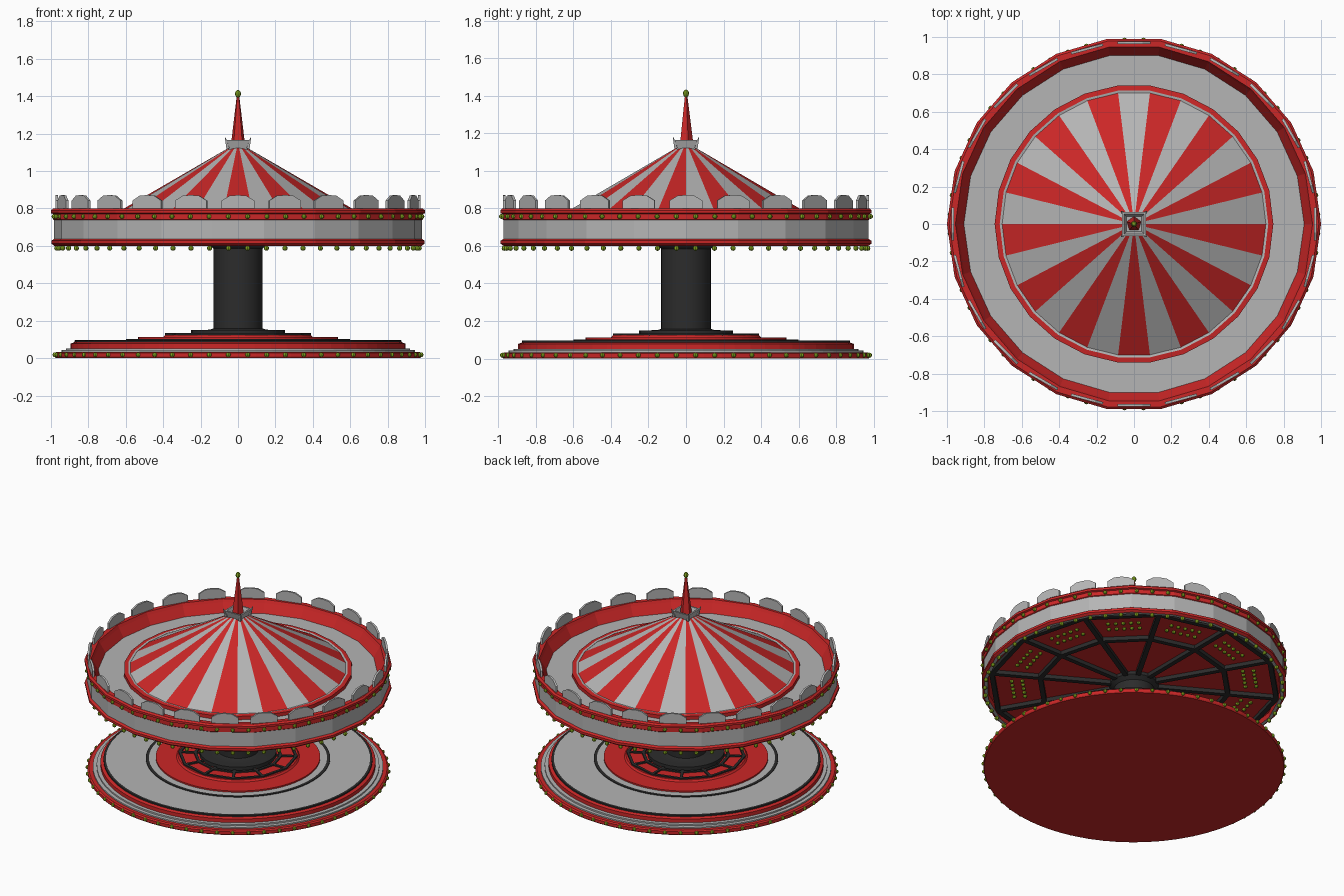
import bpy, bmesh, math
from mathutils import Matrix, Vector

cube = bpy.data.objects.get("Cube")
if cube:
    bpy.data.objects.remove(cube)


def material(name, rgb):
    m = bpy.data.materials.new(name)
    m.use_nodes = True
    m.diffuse_color = (*rgb, 1)
    m.node_tree.nodes["Principled BSDF"].inputs["Base Color"].default_value = (*rgb, 1)
    return m


RED, GREY, BLACK, GREEN = range(4)
MATS = [material("red paint", (0.6, 0.02, 0.02)),
        material("pale grey", (0.46, 0.46, 0.46)),
        material("black metal", (0.025, 0.025, 0.025)),
        material("green bulb", (0.25, 0.42, 0.015))]


def finish(name, bm, smooth=False):
    mesh = bpy.data.meshes.new(name)
    bm.to_mesh(mesh)
    bm.free()
    for m in MATS:
        mesh.materials.append(m)
    ob = bpy.data.objects.new(name, mesh)
    bpy.context.collection.objects.link(ob)
    if smooth:
        bpy.ops.object.select_all(action='DESELECT')
        ob.select_set(True)
        bpy.context.view_layer.objects.active = ob
        bpy.ops.object.shade_smooth_by_angle(angle=math.radians(30))
    return ob


def polar(r, a, z):
    return Vector((r * math.cos(a), r * math.sin(a), z))


def lathe(name, profile, sides, phase=0.0, smooth=False, rule=None):
    """Profile rows are (radius, height, colour of the band that follows)."""
    bm = bmesh.new()
    rings = []
    for r, z, _ in profile:
        if r == 0:
            rings.append([bm.verts.new((0, 0, z))] * sides)
        else:
            rings.append([bm.verts.new(polar(r, phase + math.tau * i / sides, z))
                          for i in range(sides)])
    for k in range(len(profile) - 1):
        for i in range(sides):
            j = (i + 1) % sides
            quad = [rings[k][i], rings[k][j], rings[k + 1][j], rings[k + 1][i]]
            f = bm.faces.new(list(dict.fromkeys(quad)))
            f.material_index = rule(i) if rule else profile[k][2]
    bmesh.ops.recalc_face_normals(bm, faces=bm.faces)
    return finish(name, bm, smooth)


def add_box(bm, size, matrix, colour):
    made = bmesh.ops.create_cube(bm, size=1, matrix=matrix @ Matrix.Diagonal((*size, 1)))
    for f in {f for v in made["verts"] for f in v.link_faces}:
        f.material_index = colour


def bulbs(name, places, radius, stretch=1.0):
    bm = bmesh.new()
    for p in places:
        bmesh.ops.create_uvsphere(bm, u_segments=8, v_segments=6, radius=radius,
                                  matrix=Matrix.Translation(p) @ Matrix.Diagonal((1, 1, stretch, 1)))
    for f in bm.faces:
        f.material_index = GREEN
    return finish(name, bm, True)


def bulb_ring(name, r, z, count=60, radius=0.013):
    bulbs(name, [polar(r, math.tau * (i + 0.5) / count, z) for i in range(count)], radius)


def spoke_frame(name, inner, outer, rings, z, width, height, count=12):
    """Radial bars joined by straight bars at the given radii."""
    bm = bmesh.new()
    step = math.tau / count
    for i in range(count):
        turn = Matrix.Rotation(i * step, 4, 'Z')
        add_box(bm, (outer - inner, width, height),
                turn @ Matrix.Translation(((inner + outer) / 2, 0, z)), BLACK)
        turn = Matrix.Rotation((i + 0.5) * step, 4, 'Z')
        for r in rings:
            add_box(bm, (width, 2 * r * math.sin(step / 2) + width / 2, height),
                    turn @ Matrix.Translation((r * math.cos(step / 2), 0, z)), BLACK)
    return finish(name, bm)


# Stepped round platform
lathe("platform", [
    (0, 0, RED), (0.975, 0, RED), (0.98, 0.008, RED), (0.98, 0.026, RED), (0.97, 0.033, RED),
    (0.945, 0.033, GREY), (0.945, 0.042, GREY), (0.92, 0.042, GREY), (0.92, 0.052, GREY),
    (0.895, 0.052, RED), (0.895, 0.078, RED), (0.875, 0.085, BLACK), (0.875, 0.095, BLACK),
    (0.86, 0.097, GREY), (0.60, 0.097, BLACK), (0.60, 0.102, BLACK), (0.58, 0.102, GREY),
    (0.535, 0.102, RED), (0.535, 0.112, RED), (0.40, 0.112, RED), (0.39, 0.124, RED),
    (0, 0.124, RED)], 64)
bulb_ring("platform_bulbs", 0.98, 0.018)
spoke_frame("platform_spokes", 0.22, 0.385, [0.38, 0.28], 0.127, 0.018, 0.012)

# Central column with foot
lathe("column", [
    (0.25, 0.12, BLACK), (0.25, 0.15, BLACK), (0.20, 0.15, BLACK), (0.15, 0.152, BLACK),
    (0.132, 0.158, BLACK), (0.132, 0.585, BLACK), (0.16, 0.61, BLACK), (0.16, 0.64, BLACK)],
    32, smooth=True)

# Canopy drum: ceiling, fascia with red mouldings, sloped parapet and roof deck
lathe("canopy_drum", [
    (0, 0.632, RED), (0.955, 0.632, RED), (0.96, 0.60, GREY), (0.982, 0.60, RED),
    (0.998, 0.612, RED), (0.998, 0.628, RED), (0.983, 0.637, GREY), (0.983, 0.738, RED),
    (0.988, 0.742, RED), (0.988, 0.77, RED), (1.0, 0.775, RED), (1.0, 0.79, RED),
    (0.988, 0.80, RED), (0.955, 0.80, RED), (0.945, 0.78, RED), (0.91, 0.72, GREY),
    (0, 0.72, GREY)], 22)
bulb_ring("fascia_upper_bulbs", 0.985, 0.757)
bulb_ring("fascia_lower_bulbs", 0.97, 0.588, radius=0.014)

# Ceiling frame and clusters of bulbs between the spokes
spoke_frame("ceiling_spokes", 0.13, 0.94, [0.94, 0.62], 0.62, 0.032, 0.03)
bulbs("ceiling_bulbs", [
    Matrix.Rotation((k + 0.5) * math.tau / 12, 3, 'Z') @ Vector((r, 0.05 * c, 0.628))
    for k in range(12) for r in (0.72, 0.79) for c in range(-2, 3)], 0.013)

# Upright shield plates round the parapet
bm = bmesh.new()
half = [(0.088, 0.785), (0.088, 0.842), (0.045, 0.868)]
outline = half + [(0, 0.872)] + [(-x, z) for x, z in reversed(half)]
for k in range(24):
    turn = Matrix.Rotation(k * math.tau / 24, 3, 'Z')
    face = bm.faces.new([bm.verts.new(turn @ Vector((0.962, x, z))) for x, z in outline])
    face.material_index = GREY
    out = bmesh.ops.extrude_face_region(bm, geom=[face])
    verts = [g for g in out["geom"] if isinstance(g, bmesh.types.BMVert)]
    bmesh.ops.translate(bm, verts=verts, vec=turn @ Vector((0.014, 0, 0)))
bmesh.ops.recalc_face_normals(bm, faces=bm.faces)
for f in bm.faces:
    f.material_index = GREY
finish("parapet_shields", bm)

# Striped tent roof, one stripe centred on the front
SIDES = 26
PHASE = -math.pi / 2 - math.pi / SIDES
lathe("tent_roof", [(0.725, 0.733, GREY), (0.04, 1.13, GREY)], SIDES, PHASE,
      rule=lambda i: GREY if i % 2 else RED)
lathe("tent_rim", [
    (0.745, 0.715, RED), (0.745, 0.745, RED), (0.718, 0.748, GREY),
    (0.705, 0.746, GREY), (0.705, 0.715, GREY)], SIDES, PHASE)

# Square collar, spire and finial
lathe("spire_collar", [
    (0.062, 1.10, GREY), (0.072, 1.12, GREY), (0.092, 1.165, GREY),
    (0.076, 1.165, GREY), (0.056, 1.13, GREY), (0, 1.13, GREY)], 4, math.pi / 4)
bm = bmesh.new()
for k in range(4):
    turn = Matrix.Rotation((k + 0.5) * math.pi / 2, 4, 'Z')
    lean = Matrix.Translation((0.086, 0, 1.15)) @ Matrix.Rotation(0.35, 4, 'Y')
    bmesh.ops.create_cone(bm, segments=4, cap_ends=True, radius1=0.012, radius2=0.003,
                          depth=0.06, matrix=turn @ lean)
for f in bm.faces:
    f.material_index = GREY
finish("collar_points", bm)
lathe("spire", [(0.042, 1.12, RED), (0.036, 1.17, RED), (0.006, 1.41, RED), (0, 1.41, RED)],
      5, math.pi / 2)
bulbs("finial", [(0, 0, 1.413)], 0.016, 1.3)
